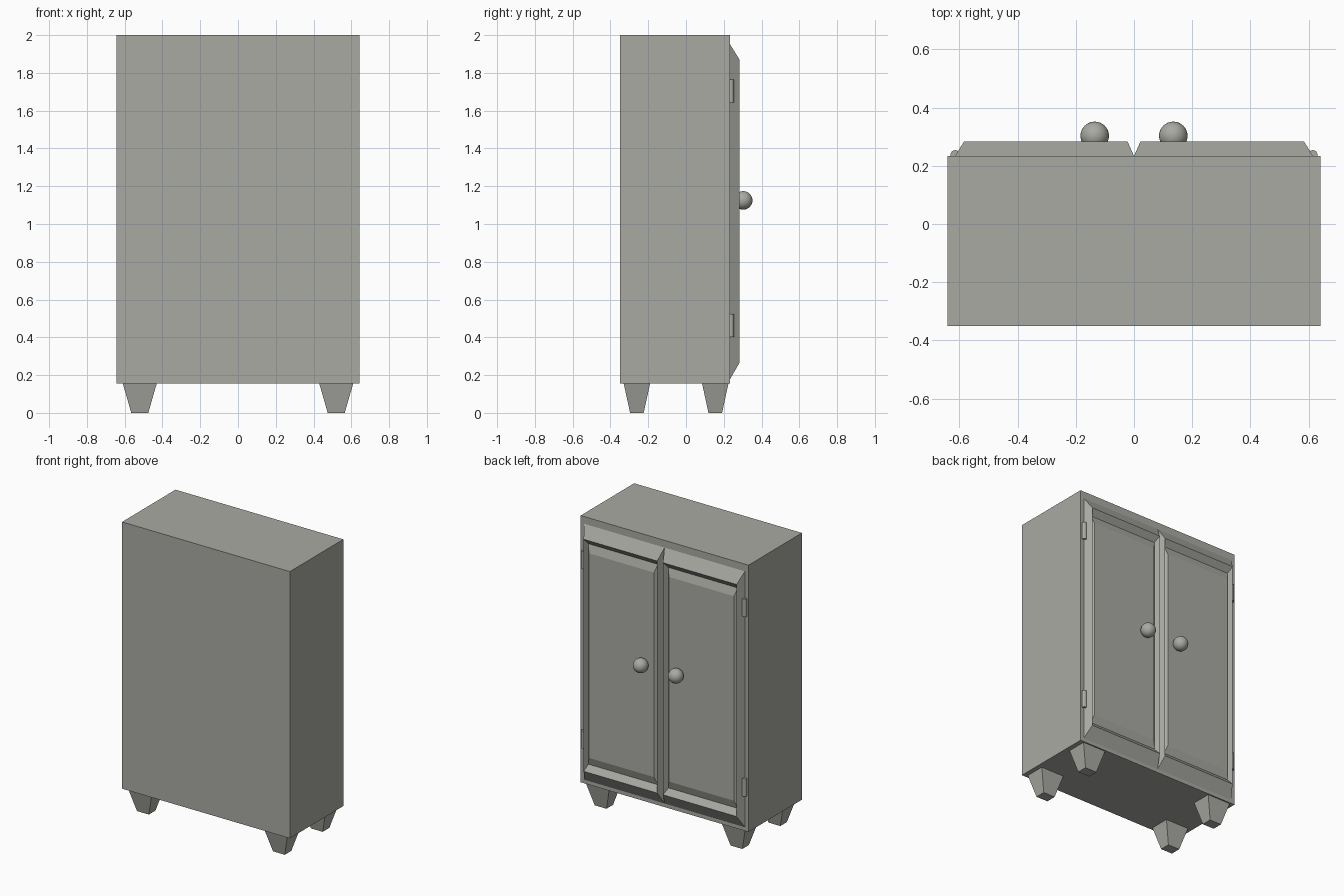
import bpy, bmesh, math

if "Cube" in bpy.data.objects:
    bpy.data.objects.remove(bpy.data.objects["Cube"])

grey = bpy.data.materials.new("warm grey")
grey.diffuse_color = (0.40, 0.40, 0.37, 1)
grey.use_nodes = True
grey.node_tree.nodes["Principled BSDF"].inputs["Base Color"].default_value = grey.diffuse_color


def finish(name, bm, smooth=False):
    bmesh.ops.recalc_face_normals(bm, faces=bm.faces)
    me = bpy.data.meshes.new(name)
    bm.to_mesh(me)
    bm.free()
    me.materials.append(grey)
    for p in me.polygons:
        p.use_smooth = smooth
    ob = bpy.data.objects.new(name, me)
    bpy.context.collection.objects.link(ob)
    return ob


def loft(name, rings):
    """Join successive rings of four points and cap both ends."""
    bm = bmesh.new()
    loops = [[bm.verts.new(p) for p in ring] for ring in rings]
    for a, b in zip(loops, loops[1:]):
        for i in range(4):
            j = (i + 1) % 4
            bm.faces.new((a[i], a[j], b[j], b[i]))
    bm.faces.new(loops[0])
    bm.faces.new(loops[-1])
    return finish(name, bm)


def flat_ring(cx, cy, hx, hy, z):
    return [(cx + sx * hx, cy + sy * hy, z)
            for sx, sy in ((-1, -1), (1, -1), (1, 1), (-1, 1))]


def door_ring(s, x0, x1, z0, z1, y):
    return [(s * x0, y, z0), (s * x1, y, z0), (s * x1, y, z1), (s * x0, y, z1)]


# Cabinet body
loft("cabinet_body", [flat_ring(0, -0.058, 0.642, 0.292, z) for z in (0.155, 2.0)])

for s, side in ((-1, "left"), (1, "right")):
    # Tapered legs
    for cy, end in ((-0.26, "front"), (0.155, "back")):
        loft(f"{end}_{side}_leg", [flat_ring(s * 0.52, cy, 0.045, 0.036, 0),
                                   flat_ring(s * 0.52, cy, 0.090, 0.070, 0.156)])

    # Door: bevelled frame, sharp ridge, valley, raised panel
    loft(f"{side}_door", [door_ring(s, 0.0, 0.615, 0.18, 1.95, 0.234),
                          door_ring(s, 0.022, 0.585, 0.265, 1.87, 0.283),
                          door_ring(s, 0.040, 0.572, 0.305, 1.83, 0.250),
                          door_ring(s, 0.057, 0.555, 0.36, 1.775, 0.268)])

    # Round knob
    bm = bmesh.new()
    bmesh.ops.create_uvsphere(bm, u_segments=32, v_segments=16, radius=0.049)
    knob = finish(f"{side}_knob", bm, True)
    knob.location = (s * 0.135, 0.303, 1.125)

    # Hinge barrels
    for z, level in ((0.4625, "lower"), (1.705, "upper")):
        bm = bmesh.new()
        bmesh.ops.create_cone(bm, cap_ends=True, segments=16, radius1=0.016,
                              radius2=0.016, depth=0.122)
        hinge = finish(f"{level}_{side}_hinge", bm)
        hinge.location = (s * 0.615, 0.238, z)
